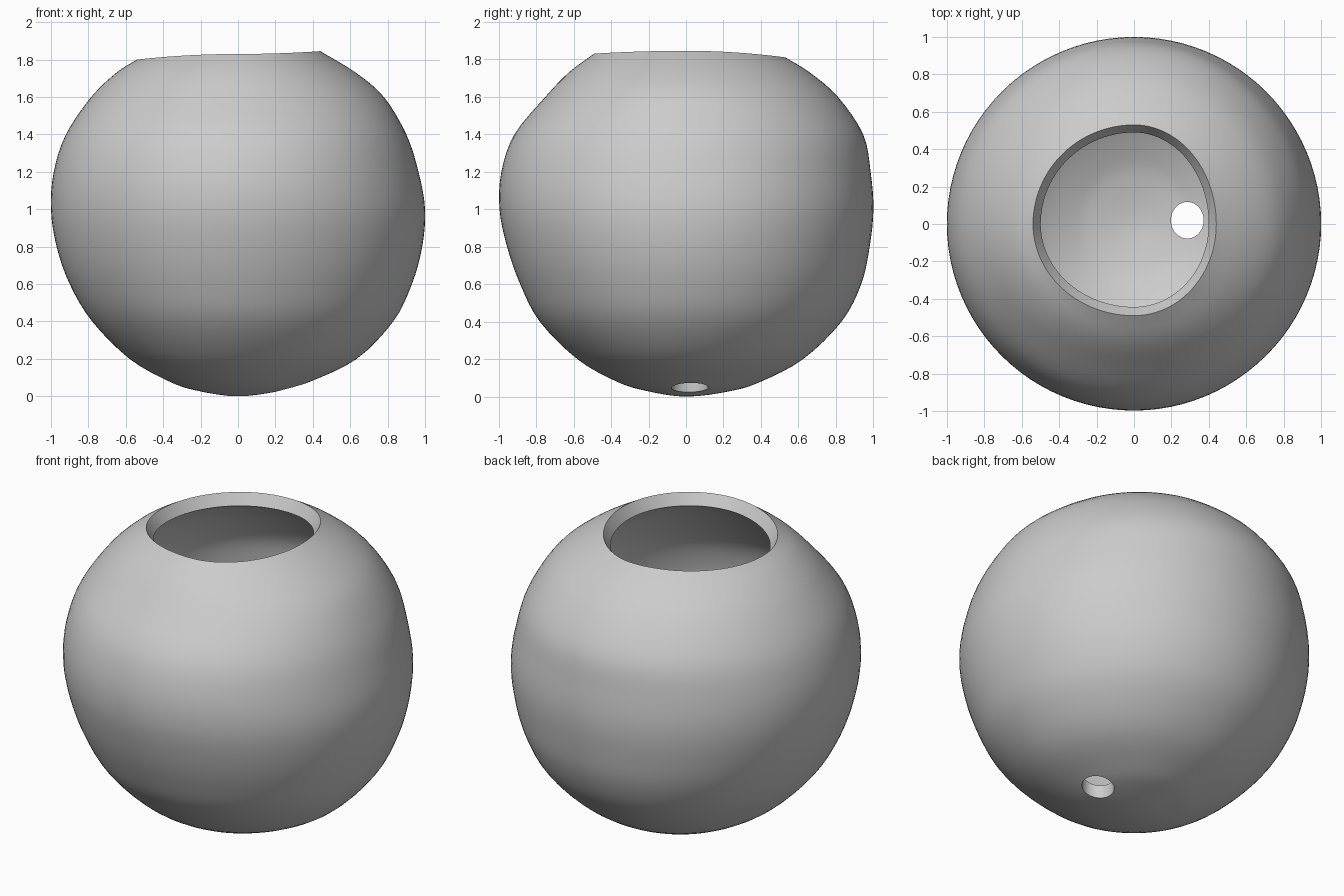
import bpy, bmesh, math

if "Cube" in bpy.data.objects:
    bpy.data.objects.remove(bpy.data.objects["Cube"])

grey = bpy.data.materials.new("stone grey")
grey.diffuse_color = (0.6, 0.6, 0.6, 1)
grey.use_nodes = True
grey.node_tree.nodes["Principled BSDF"].inputs["Base Color"].default_value = grey.diffuse_color

# Height and reach of the wall to the right, back, left and front
ROWS = [
    (0.00, 0.00, 0.00, 0.00, 0.00),
    (0.03, 0.23, 0.24, 0.22, 0.21),
    (0.08, 0.39, 0.40, 0.37, 0.37),
    (0.20, 0.635, 0.625, 0.58, 0.58),
    (0.40, 0.83, 0.83, 0.78, 0.78),
    (0.60, 0.93, 0.935, 0.90, 0.885),
    (0.80, 0.985, 0.98, 0.97, 0.955),
    (1.00, 1.00, 1.00, 1.00, 0.995),
    (1.20, 0.965, 0.985, 0.985, 0.985),
    (1.40, 0.90, 0.945, 0.92, 0.915),
    (1.60, 0.78, 0.81, 0.785, 0.75),
    (1.73, 0.63, 0.66, 0.65, 0.625),
]
RIM = [(1.845, 0.44), (1.81, 0.53), (1.80, 0.54), (1.83, 0.49)]
SEGMENTS, STEPS = 96, 4


def spline(p0, p1, p2, p3, t):
    """Catmull-Rom blend of four (reach, height) points."""
    return [0.5 * (2 * b + (c - a) * t + (2 * a - 5 * b + 4 * c - d) * t * t
                   + (3 * b - a - 3 * c + d) * t ** 3)
            for a, b, c, d in zip(p0, p1, p2, p3)]


def outline(side):
    """Smooth profile on one side, from the base to the rim."""
    pts = [(row[side + 1], row[0]) for row in ROWS]
    pts.append((RIM[side][1], RIM[side][0]))
    last, prev = pts[-1], pts[-2]
    pts = ([(-pts[1][0], pts[1][1])] + pts
           + [(2 * last[0] - prev[0], 2 * last[1] - prev[1])])
    out = [spline(*pts[i:i + 4], s / STEPS)
           for i in range(len(pts) - 3) for s in range(STEPS)]
    return out + [last]


# Round bowl shell, blended between the four side profiles
right, back, left, front = [outline(i) for i in range(4)]
bm = bmesh.new()
pole = bm.verts.new((0, 0, 0))
rings = []
for k in range(1, len(right)):
    ring = []
    for i in range(SEGMENTS):
        a = 2 * math.pi * i / SEGMENTS
        c, s = math.cos(a), math.sin(a)
        px = right[k] if c > 0 else left[k]
        py = back[k] if s > 0 else front[k]
        ring.append(bm.verts.new((px[0] * c, py[0] * s,
                                  px[1] * c * c + py[1] * s * s)))
    rings.append(ring)
for i in range(SEGMENTS):
    j = (i + 1) % SEGMENTS
    bm.faces.new((pole, rings[0][j], rings[0][i]))
    for lo, hi in zip(rings, rings[1:]):
        bm.faces.new((lo[i], lo[j], hi[j], hi[i]))
mesh = bpy.data.meshes.new("bowl")
bm.to_mesh(mesh)
bm.free()
bowl = bpy.data.objects.new("bowl", mesh)
bpy.context.collection.objects.link(bowl)
mesh.materials.append(grey)

# Drain hole cutter
bpy.ops.mesh.primitive_cylinder_add(vertices=48, radius=0.095, depth=0.6,
                                    location=(0.285, 0.02, 0.05))
cutter = bpy.context.object
cutter.name = "drain_hole_cutter"
cutter.scale = (0.92, 1.03, 1)
cutter.data.materials.append(grey)
cutter.hide_render = True

# Wall thickness, then the drain hole
wall = bowl.modifiers.new("wall", 'SOLIDIFY')
wall.thickness = 0.08
wall.offset = -1
hole = bowl.modifiers.new("drain", 'BOOLEAN')
hole.operation = 'DIFFERENCE'
hole.solver = 'EXACT'
hole.object = cutter

bpy.ops.object.select_all(action='DESELECT')
bowl.select_set(True)
bpy.context.view_layer.objects.active = bowl
for name in ("wall", "drain"):
    bpy.ops.object.modifier_apply(modifier=name)
bpy.data.objects.remove(cutter)
bpy.ops.object.shade_smooth_by_angle(angle=math.radians(35))
